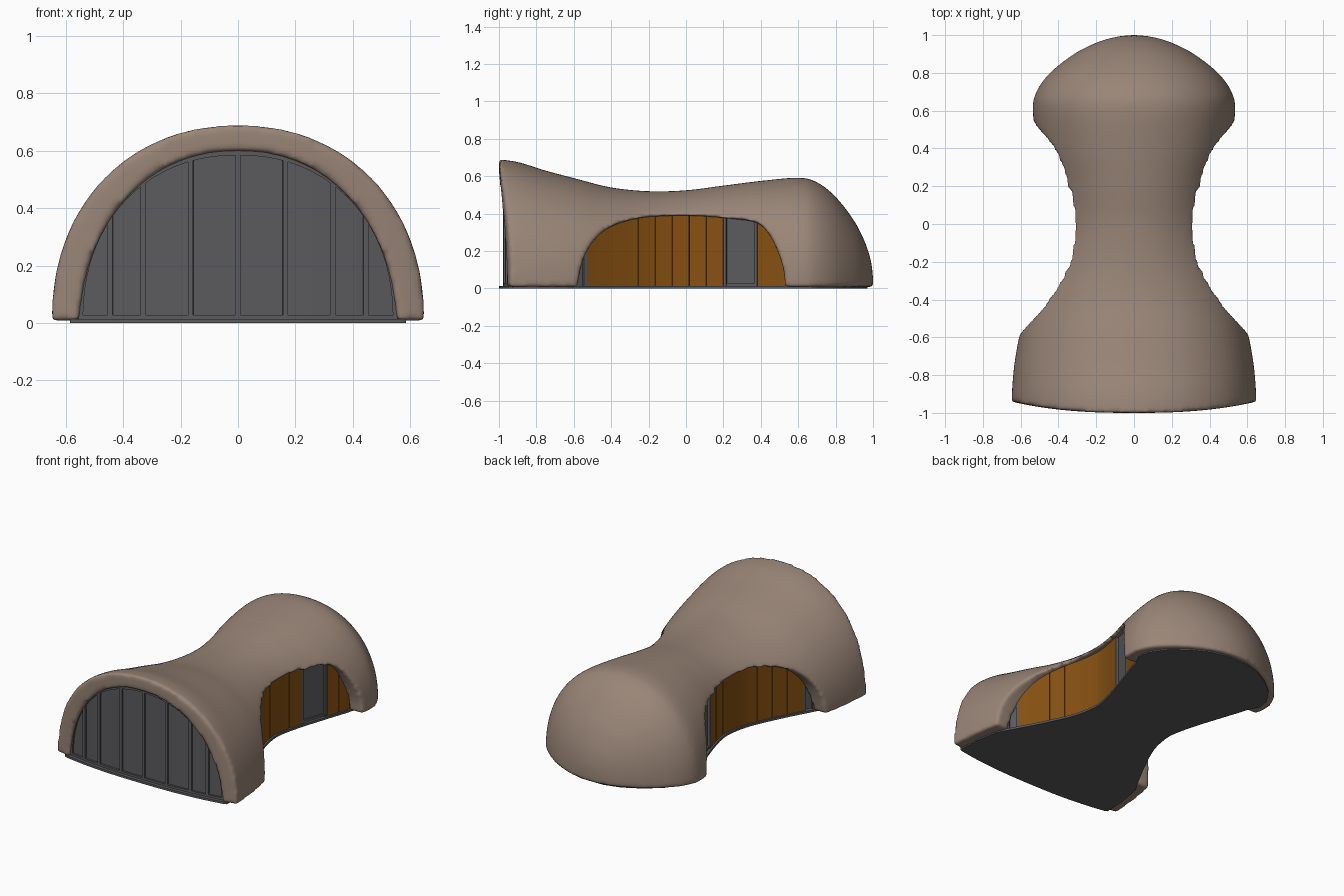
import bpy, bmesh, math
from mathutils import Vector

cube = bpy.data.objects.get("Cube")
if cube:
    bpy.data.objects.remove(cube, do_unlink=True)


def material(name, rgb):
    m = bpy.data.materials.new(name)
    m.use_nodes = True
    m.diffuse_color = (*rgb, 1)
    bsdf = next(n for n in m.node_tree.nodes if n.type == 'BSDF_PRINCIPLED')
    bsdf.inputs["Base Color"].default_value = (*rgb, 1)
    return m


CLAY = material("clay", (0.32, 0.235, 0.185))
GREY = material("grey", (0.105, 0.105, 0.112))
WOOD = material("wood", (0.24, 0.081, 0.006))
POWER = 2.15


def spline(points, steps):
    """Smooth curve through the points."""
    p = [Vector(q) for q in points]
    p = [2 * p[0] - p[1]] + p + [2 * p[-1] - p[-2]]
    out = []
    for a, b, c, d in zip(p, p[1:], p[2:], p[3:]):
        for i in range(steps):
            t = i / steps
            out.append(b + (c - a) * t / 2 + (a - 2.5 * b + 2 * c - d / 2) * t * t
                       + (1.5 * (b - c) + (d - a) / 2) * t ** 3)
    return out + [p[-2]]


def sample(curve, y, k):
    """Component k of a curve at position y along its first component."""
    for a, b in zip(curve, curve[1:]):
        if a[0] <= y <= b[0]:
            return a[k] + (b[k] - a[k]) * (y - a[0]) / max(b[0] - a[0], 1e-6)
    return curve[0][k] if y < curve[0][0] else curve[-1][k]


def loft(name, rows, mat):
    """Closed solid through rings with equal numbers of points."""
    bm = bmesh.new()
    rings = [[bm.verts.new(p) for p in row] for row in rows]
    n = len(rings[0])
    for a, b in zip(rings, rings[1:]):
        for i in range(n):
            bm.faces.new((a[i], a[(i + 1) % n], b[(i + 1) % n], b[i]))
    bm.faces.new(rings[0])
    bm.faces.new(rings[-1])
    bmesh.ops.recalc_face_normals(bm, faces=bm.faces)
    mesh = bpy.data.meshes.new(name)
    bm.to_mesh(mesh)
    bm.free()
    mesh.materials.append(mat)
    ob = bpy.data.objects.new(name, mesh)
    bpy.context.collection.objects.link(ob)
    return ob


def arch_ring(y, w, h, base, n=40):
    """Half superellipse standing on a base height."""
    ring = [(w, y, base)]
    for i in range(n + 1):
        a = math.pi * i / n
        c, s = math.cos(a), max(math.sin(a), 0)
        ring.append((math.copysign(w * abs(c) ** (2 / POWER), c), y,
                     base + 0.004 + (h - base - 0.004) * s ** (2 / POWER)))
    return ring + [(-w, y, base)]


def roof(x, w, h):
    return h * max(0, 1 - min(1, abs(x) / w) ** POWER) ** (1 / POWER)


def bow(x):
    """Bowed line of the front in plan."""
    return -1 + 0.06 * min(1, abs(x) / 0.65) ** 2.5


def upright(name, path, tops, thick, mat, z0=0.01):
    """Standing panel along a plan path, thickened to one side."""
    rows = []
    for i, p in enumerate(path):
        d = (path[min(i + 1, len(path) - 1)] - path[max(i - 1, 0)]).normalized()
        q = p + Vector((d.y, -d.x)) * thick
        rows.append([(p.x, p.y, z0), (p.x, p.y, tops[i]),
                     (q.x, q.y, tops[i]), (q.x, q.y, z0)])
    return loft(name, rows, mat)


# Shell body: position, half width and height of each section
hull = spline([(-1.02, .648, .692), (-.9, .647, .676), (-.75, .635, .63), (-.58, .605, .585),
               (-.4, .555, .54), (-.2, .485, .52), (0, .445, .525), (.2, .46, .55),
               (.4, .51, .575), (.6, .536, .592), (.7, .517, .568), (.8, .445, .49),
               (.9, .318, .36), (.96, .2, .24), (.99, .1, .14), (1, .02, .06)], 6)
shell = loft("shell", [arch_ring(y, w, h, 0.008) for y, w, h in hull], CLAY)

# Cutters: hollow interior, bowed front and side arches
hollow = [(y, w - .095, h - .088) for y, w, h in hull if y < 0.85]
hollow = [(-1.1, *hollow[0][1:])] + hollow
inside = loft("inside_cutter", [arch_ring(y, w, h, -0.05) for y, w, h in hollow], CLAY)

xs = [-0.8 + 1.6 * i / 48 for i in range(49)]
plan = [(x, bow(x)) for x in xs] + [(0.8, -1.3), (-0.8, -1.3)]
front = loft("front_cutter", [[(x, y, z) for x, y in plan] for z in (-0.2, 1)], CLAY)

arch = spline([(-.58, -.05), (-.575, .05), (-.54, .18), (-.47, .28), (-.38, .34),
               (-.25, .375), (-.1, .388), (.05, .388), (.2, .376), (.36, .357),
               (.43, .31), (.49, .2), (.525, .08), (.53, -.05)], 4)
sides = loft("side_cutter", [[(x, y, z) for y, z in arch] for x in (-1, 1)], CLAY)

cutters = (inside, front, sides)
for cutter in cutters:
    cutter.hide_render = True
    mod = shell.modifiers.new("cut", 'BOOLEAN')
    mod.operation, mod.object, mod.solver = 'DIFFERENCE', cutter, 'EXACT'
remesh = shell.modifiers.new("blend", 'REMESH')
remesh.mode, remesh.voxel_size = 'VOXEL', 0.014
soften = shell.modifiers.new("soften", 'SMOOTH')
soften.factor, soften.iterations = 0.5, 6

# Bake the shell and discard its cutters
graph = bpy.context.evaluated_depsgraph_get()
baked = bpy.data.meshes.new_from_object(shell.evaluated_get(graph))
shell.modifiers.clear()
shell.data = baked
baked.shade_smooth()
baked.materials.clear()
baked.materials.append(CLAY)
for cutter in cutters:
    bpy.data.objects.remove(cutter, do_unlink=True)

# Side walls: boards, door and backing follow one plan curve
wall = spline([(-.64, .535), (-.53, .475), (-.4, .405), (-.2, .312), (-.05, .278),
               (.05, .282), (.2, .32), (.4, .385), (.52, .425), (.64, .45)], 5)


def wall_panel(name, side, y0, y1, setback, thick, mat, z0=0.01):
    n = max(2, round((y1 - y0) / 0.03))
    path, tops = [], []
    for i in range(n + 1):
        y = y0 + (y1 - y0) * i / n
        x = sample(wall, y, 1)
        path.append(Vector((side * (x - setback), y)))
        tops.append(min(0.395, roof(x, sample(hull, y, 1), sample(hull, y, 2)) - 0.02))
    return upright(name, path, tops, -side * thick, mat, z0)


for side, label in ((1, "left"), (-1, "right")):
    wall_panel(label + "_wall_backing", side, -.64, .64, 0.018, 0.02, GREY)
    for start, end, count in ((-.53, .2, 8), (.38, .62, 3)):
        step = (end - start) / count
        for i in range(count):
            y = start + i * step
            wall_panel(f"{label}_board_{start}_{i}", side, y + .001, y + step - .001,
                       0, 0.02, WOOD)
    for i, y in enumerate((-.6, -.545, .2, .365)):
        wall_panel(f"{label}_door_post_{i}", side, y, y + .015, 0, 0.02, GREY)
    bar = wall_panel(label + "_door_sill", side, .2, .38, 0.006, 0.02, GREY)
    for v in bar.data.vertices:
        v.co.z = min(v.co.z, 0.03)

# Front window with mullions, sill and arched frame
IN_W, IN_H = 0.556, 0.602


def front_panel(name, x0, x1, setback, thick, top=None):
    n = max(1, round((x1 - x0) / 0.025))
    path = [Vector((x, bow(x) + setback)) for x in
            (x0 + (x1 - x0) * i / n for i in range(n + 1))]
    tops = [top or max(0.03, roof(p.x, IN_W + 0.008, IN_H + 0.008)) for p in path]
    return upright(name, path, tops, -thick, GREY)


front_panel("front_window", -.56, .56, 0.034, 0.015)
front_panel("front_sill", -.55, .55, 0.022, 0.02, 0.028)
for i in range(-3, 4):
    x = i * 0.165 - math.copysign(max(0, abs(i) - 2) * 0.05, i)
    front_panel(f"mullion_{i + 3}", x - .009, x + .009, 0.022, 0.02)
frame = [[(x * k, bow(x) + d, z * k) for k, d in ((1, .02), (.97, .02), (.97, .04), (1, .04))]
         for x, _, z in arch_ring(0, IN_W, IN_H, 0.01)]
loft("front_frame", frame, GREY)

# Floor slab: under the shell at both ends, along the walls between
edge = [(-.95, .585), (-.8, .58), (-.64, .55)]
edge += [(y, w + 0.012) for y, w in wall if -.6 < y < .56]
edge += [(.62, .48), (.7, .47), (.8, .4), (.88, .3), (.94, .19), (.97, .08)]
outline = [(w, y) for y, w in edge] + [(-w, y) for y, w in reversed(edge)]
outline += [(x, bow(x)) for x in xs if abs(x) < 0.58]
loft("floor", [[(x, y, z) for x, y in outline] for z in (0, 0.014)], GREY)
